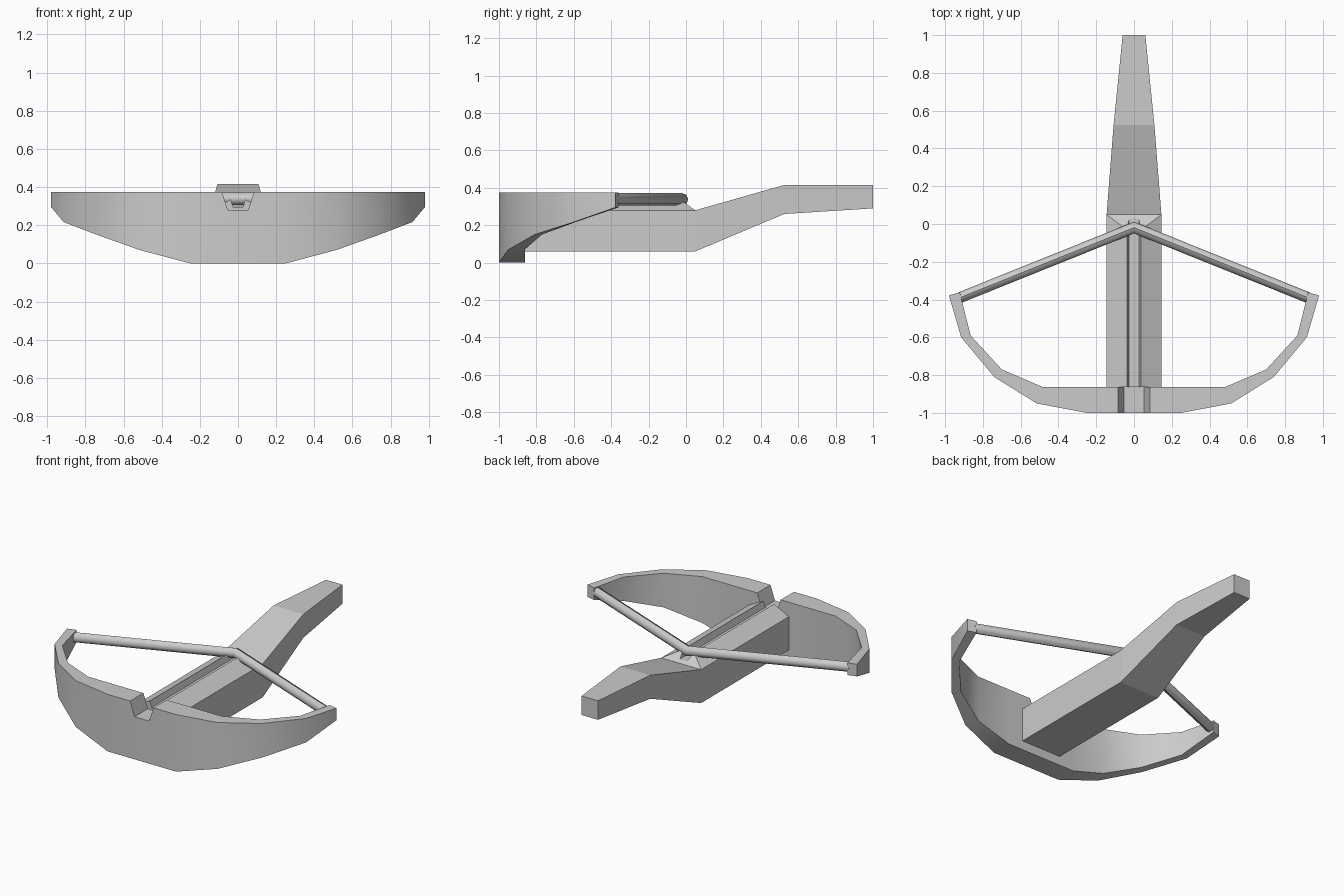
import bpy, bmesh, math

if "Cube" in bpy.data.objects:
    bpy.data.objects.remove(bpy.data.objects["Cube"])


def loft(name, rings, smooth=None):
    """Skin a list of equal-length vertex rings into a capped solid."""
    bm = bmesh.new()
    vs = [[bm.verts.new(p) for p in r] for r in rings]
    n = len(rings[0])
    for a, b in zip(vs, vs[1:]):
        for i in range(n):
            j = (i + 1) % n
            bm.faces.new((a[i], a[j], b[j], b[i]))
    bm.faces.new(vs[0][::-1])
    bm.faces.new(vs[-1])
    bmesh.ops.remove_doubles(bm, verts=bm.verts, dist=1e-4)
    bmesh.ops.recalc_face_normals(bm, faces=bm.faces)
    me = bpy.data.meshes.new(name)
    bm.to_mesh(me)
    bm.free()
    ob = bpy.data.objects.new(name, me)
    bpy.context.collection.objects.link(ob)
    if smooth:
        bpy.ops.object.select_all(action='DESELECT')
        ob.select_set(True)
        bpy.context.view_layer.objects.active = ob
        bpy.ops.object.shade_smooth_by_angle(angle=math.radians(smooth))
    return ob


# Bow limbs: outer x, outer y, inner x, inner y, underside z
TOP = 0.375
half = [(0.25, -1.0, 0.25, -0.862, 0.0),
        (0.515, -0.95, 0.485, -0.862, 0.07),
        (0.74, -0.81, 0.70, -0.77, 0.15),
        (0.915, -0.60, 0.865, -0.59, 0.217),
        (0.98, -0.378, 0.922, -0.362, 0.295)]


def limb_ring(s, side):
    ox, oy, ix, iy, z = s
    return [(side * ox, oy, z), (side * ox, oy, TOP),
            (side * ix, iy, TOP), (side * ix, iy, z)]


bow = loft("bow", [limb_ring(s, -1) for s in reversed(half)]
           + [limb_ring(s, 1) for s in half], smooth=40)

# Notch through the middle of the bow for the bolt
notch = loft("notch_cutter", [[(-0.053, y, 0.28), (0.053, y, 0.28),
                               (0.117, y, 0.47), (-0.117, y, 0.47)]
                              for y in (-1.1, -0.8)])
notch.hide_render = True
notch.hide_viewport = True
cut = bow.modifiers.new("notch", 'BOOLEAN')
cut.operation = 'DIFFERENCE'
cut.object = notch
cut.solver = 'EXACT'


# Stock: peaked, grooved fore-end with a hipped back, then a tapering butt
def stock_ring(w, y, low, eave, rim, floor):
    """eave, rim and floor are (y, z) pairs of the upper half-profile."""
    right = [(w, y, low), (w, *eave), (0.038, *rim), (0.026, *floor)]
    return right + [(-x, yy, z) for x, yy, z in reversed(right)]


def flat_ring(w, y, low, top):
    return stock_ring(w, y, low, (y, top), (y, top), (y, top))


loft("stock", [
    stock_ring(0.145, -0.862, 0.06, (-0.862, 0.28), (-0.862, 0.335), (-0.862, 0.295)),
    stock_ring(0.145, 0.05, 0.06, (0.05, 0.28), (-0.03, 0.335), (0.028, 0.295)),
    flat_ring(0.145, 0.05, 0.06, 0.28),
    flat_ring(0.108, 0.525, 0.26, 0.415),
    flat_ring(0.06, 1.0, 0.29, 0.415)])

# Drawn string: round cord bent to a mitred point over the stock
SIDES = 8
loft("string", [[(x, y + 0.031 * math.cos(a), 0.338 + 0.033 * math.sin(a))
                 for a in (2 * math.pi * i / SIDES for i in range(SIDES))]
                for x, y in ((-0.93, -0.393), (0, -0.019), (0.93, -0.393))],
     smooth=50)
